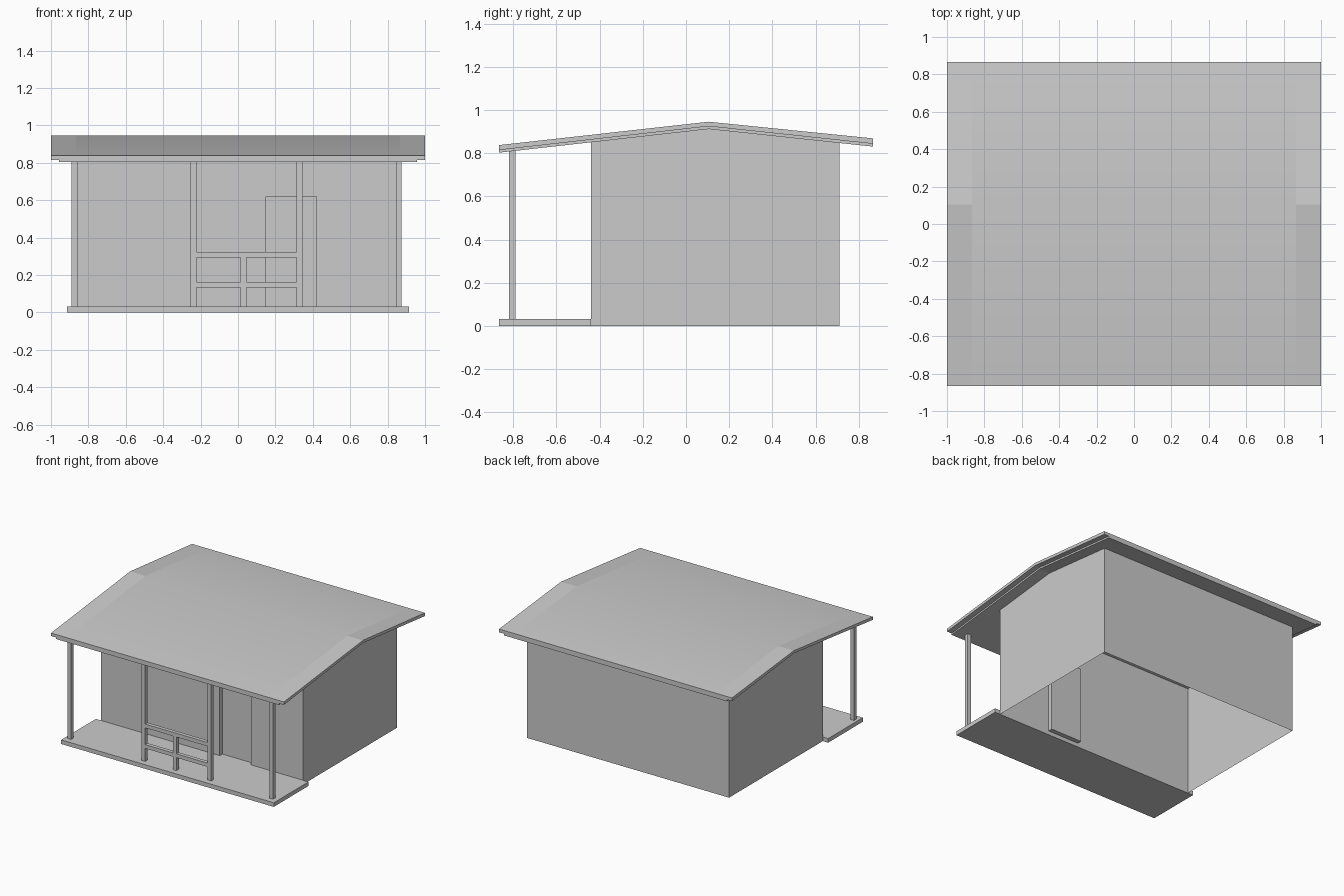
import bpy, bmesh
from mathutils import Vector

cube = bpy.data.objects.get("Cube")
if cube:
    bpy.data.objects.remove(cube)

grey = bpy.data.materials.new("plain_grey")
grey.use_nodes = True
grey.diffuse_color = (0.6, 0.6, 0.6, 1)
grey.node_tree.nodes["Principled BSDF"].inputs["Base Color"].default_value = (0.6, 0.6, 0.6, 1)


def finish(name, bm):
    mesh = bpy.data.meshes.new(name)
    bm.to_mesh(mesh)
    bm.free()
    mesh.materials.append(grey)
    obj = bpy.data.objects.new(name, mesh)
    bpy.context.collection.objects.link(obj)
    return obj


def box(name, x, y, z):
    """Box from (min, max) pairs."""
    bm = bmesh.new()
    bmesh.ops.create_cube(bm, size=1)
    for v in bm.verts:
        v.co = Vector([lo + (c + 0.5) * (hi - lo) for c, (lo, hi) in zip(v.co, (x, y, z))])
    return finish(name, bm)


def prism(profile, sections):
    """Sweep a (y, z) profile through several x sections."""
    bm = bmesh.new()
    rings = [[bm.verts.new((x, y, z)) for y, z in profile] for x in sections]
    n = len(profile)
    for a, b in zip(rings, rings[1:]):
        for i in range(n):
            j = (i + 1) % n
            bm.faces.new((a[i], a[j], b[j], b[i]))
    bm.faces.new(rings[0])
    bm.faces.new(rings[-1])
    bmesh.ops.recalc_face_normals(bm, faces=bm.faces)
    return bm


WALL_X, FRONT, BACK = 0.867, -0.44, 0.71
RIDGE, EAVE = 0.105, 0.865

# Walls: open-bottomed sheet shell under the gable
walls = prism([(FRONT, 0), (BACK, 0), (BACK, 0.853), (RIDGE, 0.917), (FRONT, 0.856)],
              [-WALL_X, WALL_X])
walls.normal_update()
unwanted = [f for f in walls.faces if abs(f.normal.z) > 0.9]
bmesh.ops.delete(walls, geom=unwanted, context='FACES')
front = [f for f in walls.faces if f.normal.y < -0.9]
bmesh.ops.delete(walls, geom=front, context='FACES')

# Front wall grid with a recessed door panel
columns = [-WALL_X, 0.15, 0.42, WALL_X]
rows = [0, 0.03, 0.62, 0.856]
grid = [[walls.verts.new((x, FRONT, z)) for x in columns] for z in rows]
for r in range(3):
    for c in range(3):
        face = walls.faces.new((grid[r][c], grid[r][c + 1], grid[r + 1][c + 1], grid[r + 1][c]))
        if r == c == 1:
            door = face
pushed = bmesh.ops.extrude_face_region(walls, geom=[door])["geom"]
bmesh.ops.translate(walls, vec=(0, 0.035, 0),
                    verts=[v for v in pushed if isinstance(v, bmesh.types.BMVert)])
if door.is_valid:
    bmesh.ops.delete(walls, geom=[door], context='FACES_ONLY')
bmesh.ops.remove_doubles(walls, verts=walls.verts, dist=0.0005)
finish("walls", walls)

# Roof: wide upper sheet, softly shaded between the end strips
roof = prism([(-EAVE, 0.838), (RIDGE, 0.946), (EAVE, 0.869),
              (EAVE, 0.844), (RIDGE, 0.925), (-EAVE, 0.815)],
             [-1, -WALL_X, WALL_X, 1])
roof.normal_update()
for f in roof.faces:
    f.smooth = f.normal.z > 0.9 and abs(f.calc_center_median().x) < 0.5
finish("roof", roof)

# Roof lining: narrower sheet just below
finish("roof_lining", prism([(-EAVE, 0.815), (RIDGE, 0.925), (EAVE, 0.844),
                             (EAVE, 0.831), (RIDGE, 0.912), (-EAVE, 0.803)], [-0.958, 0.958]))

# Porch floor and posts
box("porch_floor", (-0.913, 0.913), (-EAVE, FRONT), (0, 0.032))
POST_Y = (-0.82, -0.79)
for i, x in enumerate((-0.874, -0.238, 0.329, 0.859)):
    box(f"porch_post_{i + 1}", (x - 0.015, x + 0.015), POST_Y, (0.032, 0.815))

# Railing between the middle posts
SPAN = (-0.223, 0.314)
box("top_rail", SPAN, POST_Y, (0.293, 0.322))
box("middle_rail", SPAN, POST_Y, (0.133, 0.162))
box("railing_post", (0.014, 0.045), POST_Y, (0.032, 0.293))
